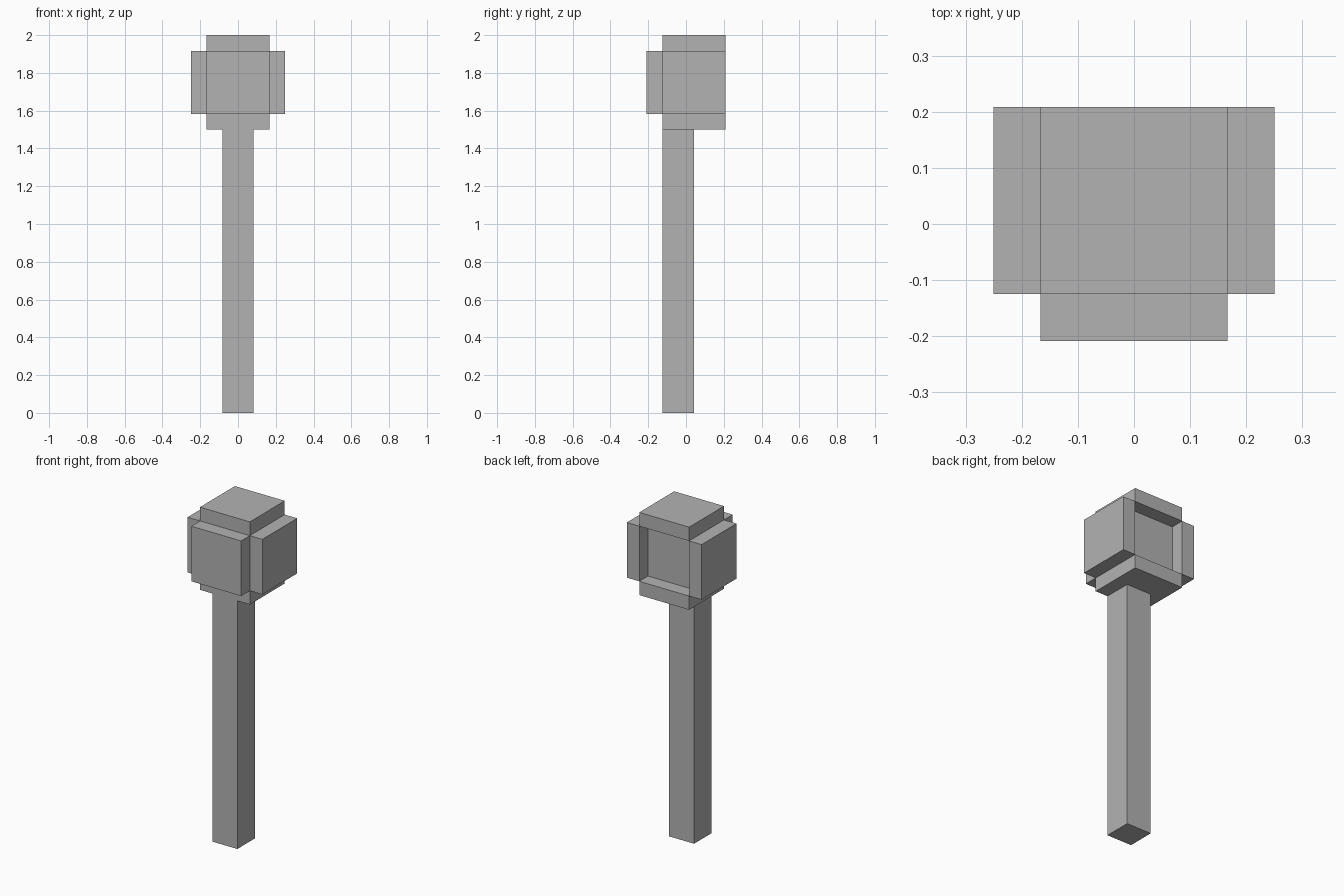
import bpy
import bmesh
from mathutils import Vector

if "Cube" in bpy.data.objects:
    bpy.data.objects.remove(bpy.data.objects["Cube"])

U = 1 / 12  # modular block size

grey = bpy.data.materials.new("plain_grey")
grey.diffuse_color = (0.45, 0.45, 0.45, 1)
grey.use_nodes = True
grey.node_tree.nodes["Principled BSDF"].inputs["Base Color"].default_value = grey.diffuse_color


def box(name, x, y, z):
    """Box spanning the given (min, max) ranges, in block units."""
    lo, hi = (Vector(c) * U for c in zip(x, y, z))
    bm = bmesh.new()
    bmesh.ops.create_cube(bm, size=1)
    bmesh.ops.scale(bm, vec=hi - lo, verts=bm.verts)
    mesh = bpy.data.meshes.new(name)
    bm.to_mesh(mesh)
    bm.free()
    mesh.materials.append(grey)
    obj = bpy.data.objects.new(name, mesh)
    obj.location = (lo + hi) / 2
    bpy.context.collection.objects.link(obj)
    return obj


# Long square handle, flush with the front of the head
box("handle", (-1, 1), (-1.5, 0.5), (0, 18))

# Head core, set back one block behind the rear rim
box("head_core", (-2, 2), (-1.5, 1.5), (19, 23))

# Plates around the core
box("bottom_plate", (-2, 2), (-1.5, 2.5), (18, 19))
box("top_plate", (-2, 2), (-1.5, 2.5), (23, 24))
box("front_plate", (-2, 2), (-2.5, -1.5), (19, 23))
for side, x in (("left", (-3, -2)), ("right", (2, 3))):
    box(side + "_plate", x, (-1.5, 2.5), (19, 23))
